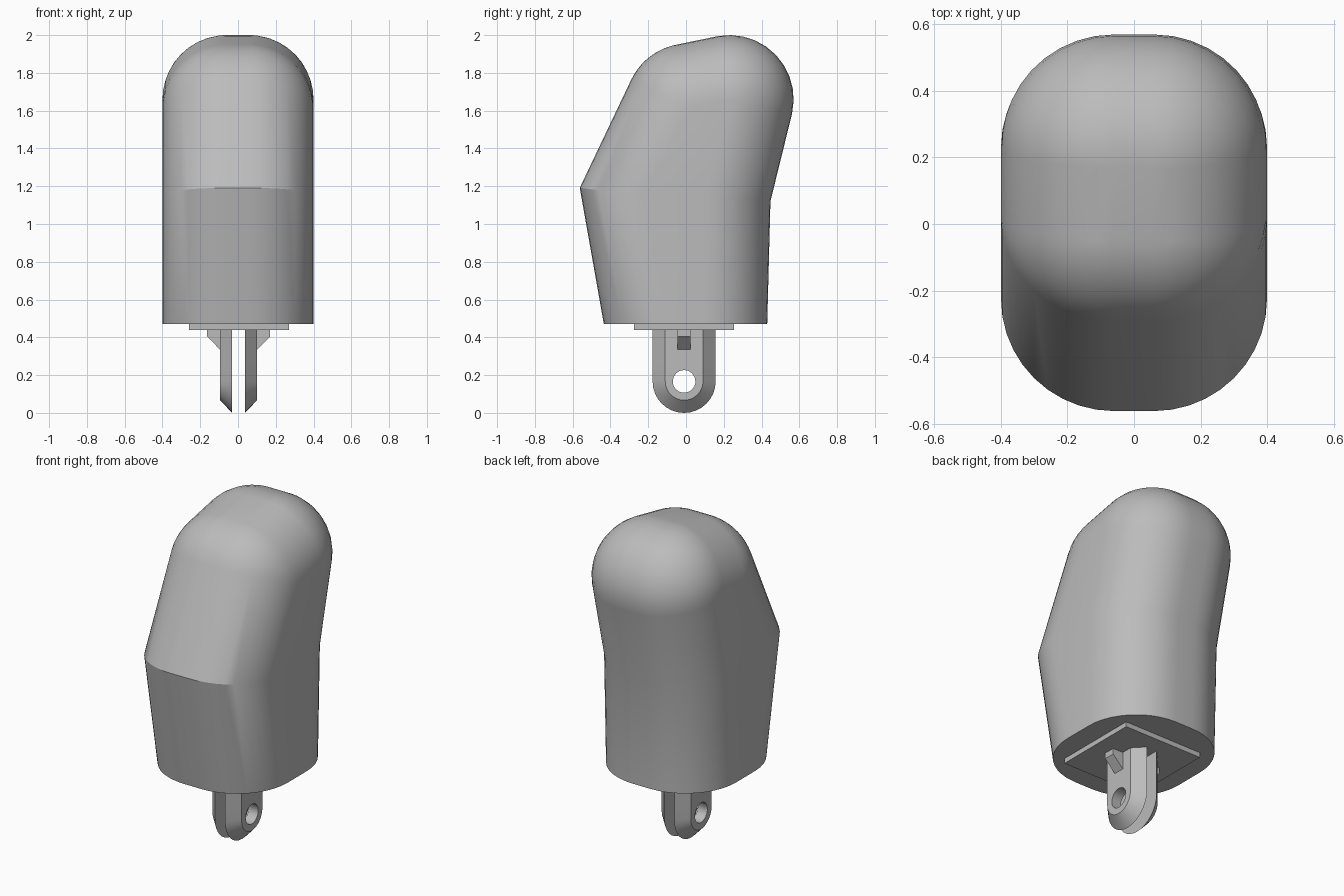
import bpy, bmesh
from math import sin, cos, pi, radians
from mathutils import Vector

cube = bpy.data.objects.get("Cube")
if cube:
    bpy.data.objects.remove(cube)

grey = bpy.data.materials.new("plain grey")
grey.use_nodes = True
colour = (0.5, 0.5, 0.5, 1)
grey.diffuse_color = colour
grey.node_tree.nodes["Principled BSDF"].inputs["Base Color"].default_value = colour


def finish(name, bm, smooth=False):
    bmesh.ops.recalc_face_normals(bm, faces=bm.faces)
    mesh = bpy.data.meshes.new(name)
    bm.to_mesh(mesh)
    bm.free()
    mesh.materials.append(grey)
    obj = bpy.data.objects.new(name, mesh)
    bpy.context.collection.objects.link(obj)
    if smooth:
        bpy.ops.object.select_all(action='DESELECT')
        obj.select_set(True)
        bpy.context.view_layer.objects.active = obj
        bpy.ops.object.shade_smooth_by_angle(angle=radians(25))
    return obj


def bridge(bm, a, b):
    n = len(a)
    for i in range(n):
        j = (i + 1) % n
        bm.faces.new((a[i], a[j], b[j], b[i]))


# Body: rounded hull lofted upwards, then closed by a tilted dome
R, CORE, STEPS = 0.34, 0.06, 10


def side_normal(angle):
    return Vector((0, cos(radians(angle)), sin(radians(angle))))


TOP = side_normal(100)


def body_ring(bm, front, back, front_angle, back_angle, reach, lift=0.0):
    """Four rounded corners about the front and back centre points (y, z)."""
    right, left = Vector((-1, 0, 0)), Vector((1, 0, 0))
    f, b = side_normal(front_angle), side_normal(back_angle)
    corners = ((1, front, left, f), (-1, front, f, right),
               (-1, back, right, b), (1, back, b, left))
    ring = []
    for side, centre, start, end in corners:
        for i in range(STEPS + 1):
            u = i / STEPS * pi / 2
            n = start * cos(u) + end * sin(u)
            if lift:
                n = n.slerp(TOP, lift)
            ring.append(bm.verts.new(Vector((side * CORE, *centre)) + n * reach))
    return ring


bm = bmesh.new()
rings = [body_ring(bm, (-0.095, 0.47), (0.09, 0.47), 180, 0, R),
         body_ring(bm, (-0.225, 1.15), (0.11, 1.165), 173, -7.5, R)]
for k in range(STEPS + 1):
    rings.append(body_ring(bm, (0.016, 1.616), (0.23, 1.66), 154, -13, R, k / STEPS))
for lower, upper in zip(rings, rings[1:]):
    bridge(bm, lower, upper)
bm.faces.new(rings[0])
bmesh.ops.remove_doubles(bm, verts=bm.verts, dist=0.0005)
bmesh.ops.holes_fill(bm, edges=[e for e in bm.edges if e.is_boundary])
finish("body", bm, True)

# Square mounting plate
bm = bmesh.new()
bmesh.ops.create_cube(bm, size=1)
for v in bm.verts:
    v.co = (v.co.x * 0.53 + 0.005, v.co.y * 0.53 - 0.01, v.co.z * 0.04 + 0.46)
finish("mounting_plate", bm)

# Pair of drilled prongs, chamfered on the outside, each with a gusset
EYE_Z, EYE_R, TALL, Y0 = 0.167, 0.06, 0.275, -0.01


def prong_rings(bm, x, r):
    arc = [pi + pi * i / 16 for i in range(17)]
    head = [pi * k / 8 for k in range(1, 8)]
    outline = [(r * cos(a), r * sin(a)) for a in arc]
    outline += [(r, TALL / 3), (r, TALL * 2 / 3), (r, TALL), (0, TALL),
                (-r, TALL), (-r, TALL * 2 / 3), (-r, TALL / 3)]
    eye = [(EYE_R * cos(a), EYE_R * sin(a)) for a in arc + head]
    return [[bm.verts.new((x, Y0 + y, EYE_Z + z)) for y, z in pts]
            for pts in (outline, eye)]


for side, label in ((1, "left"), (-1, "right")):
    mid = 0.003
    inner, outer = mid + side * 0.034, mid + side * 0.098
    bm = bmesh.new()
    in_edge, in_eye = prong_rings(bm, inner, 0.167)
    out_edge, out_eye = prong_rings(bm, outer, 0.1)
    for a, b in ((in_edge, in_eye), (in_edge, out_edge),
                 (out_edge, out_eye), (in_eye, out_eye)):
        bridge(bm, a, b)
    finish(label + "_prong", bm, True)

    bm = bmesh.new()
    tip = mid + side * 0.167
    profile = ((outer - side * 0.01, 0.45), (tip, 0.45), (tip, 0.405),
               (outer, 0.335), (outer - side * 0.01, 0.335))
    ends = [[bm.verts.new((x, Y0 + y, z)) for x, z in profile] for y in (-0.034, 0.034)]
    bridge(bm, *ends)
    for end in ends:
        bm.faces.new(end)
    finish(label + "_gusset", bm)
